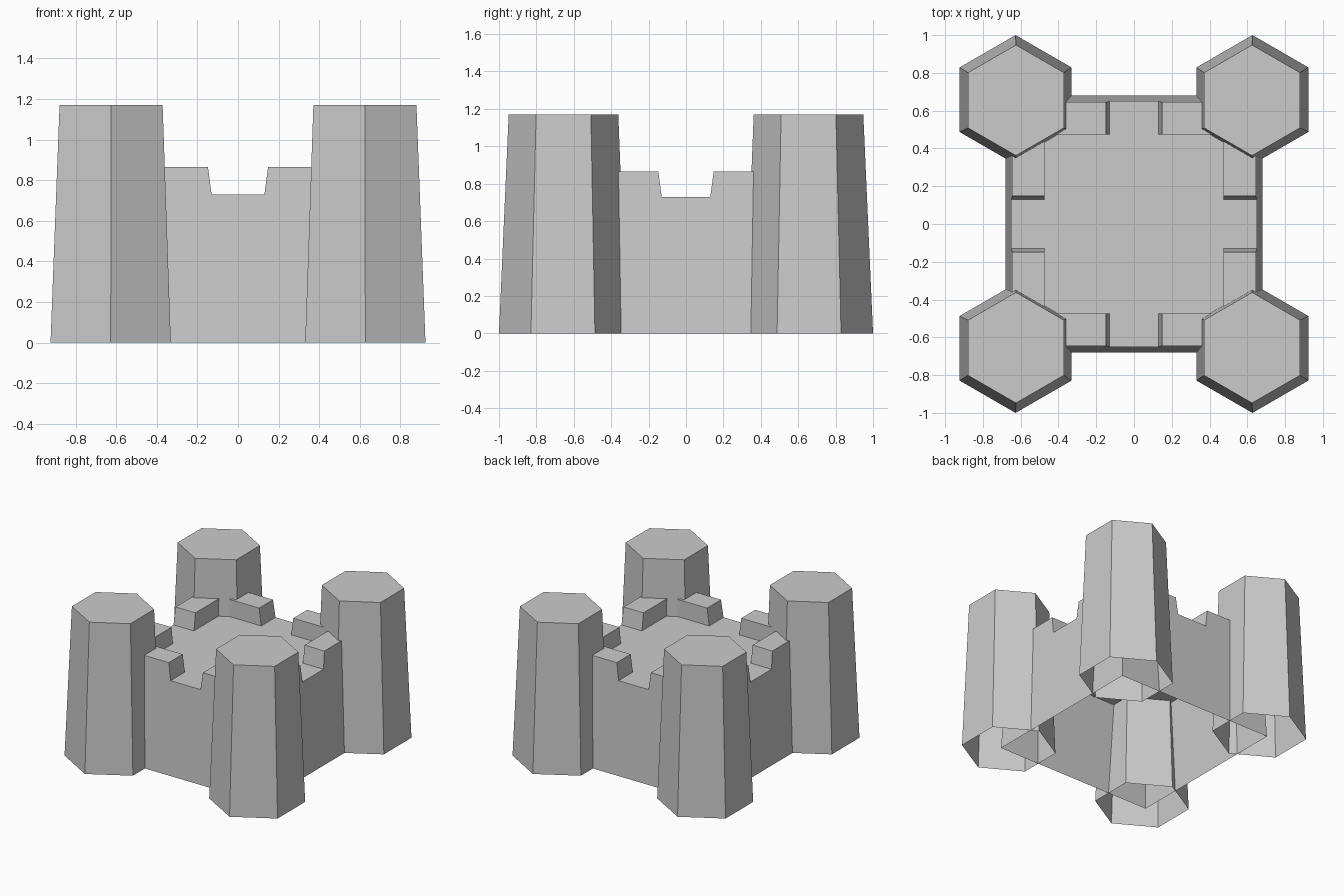
import bpy, bmesh, math

if "Cube" in bpy.data.objects:
    bpy.data.objects.remove(bpy.data.objects["Cube"])


def loft(name, bottom, z0, top, z1, mirror=False):
    """Open-bottomed shell between two matching outlines, capped on top."""
    bm = bmesh.new()
    low = [bm.verts.new((x, y, z0)) for x, y in bottom]
    high = [bm.verts.new((x, y, z1)) for x, y in top]
    n = len(low)
    for i in range(n):
        j = (i + 1) % n
        bm.faces.new((low[i], low[j], high[j], high[i]))
    bm.faces.new(high)
    mesh = bpy.data.meshes.new(name)
    bm.to_mesh(mesh)
    bm.free()
    ob = bpy.data.objects.new(name, mesh)
    bpy.context.collection.objects.link(ob)
    if mirror:
        mod = ob.modifiers.new("mirror", 'MIRROR')
        mod.use_axis = (True, True, False)
        mod.use_mirror_merge = False
    return ob


def hexagon(cx, cy, r):
    return [(cx + r * math.cos(math.radians(30 + 60 * k)),
             cy + r * math.sin(math.radians(30 + 60 * k))) for k in range(6)]


def square(h):
    return [(-h, -h), (h, -h), (h, h), (-h, h)]


def corner_l(gap, inner, outer):
    return [(gap, inner), (inner, inner), (inner, gap),
            (outer, gap), (outer, outer), (gap, outer)]


FLOOR, PARAPET, TOWER = 0.73, 0.865, 1.17

# Tapered keep with its roof deck, hollow underneath
loft("castle_walls", square(0.68), 0, square(0.65), FLOOR)

# L-shaped parapets leaving a notch in the middle of each wall
loft("corner_parapets", corner_l(0.13, 0.473, 0.65), FLOOR,
     corner_l(0.148, 0.473, 0.645), PARAPET, mirror=True)

# Tapered six-sided corner towers, hollow underneath
loft("corner_towers", hexagon(0.627, 0.658, 0.342), 0,
     hexagon(0.625, 0.655, 0.293), TOWER, mirror=True)
